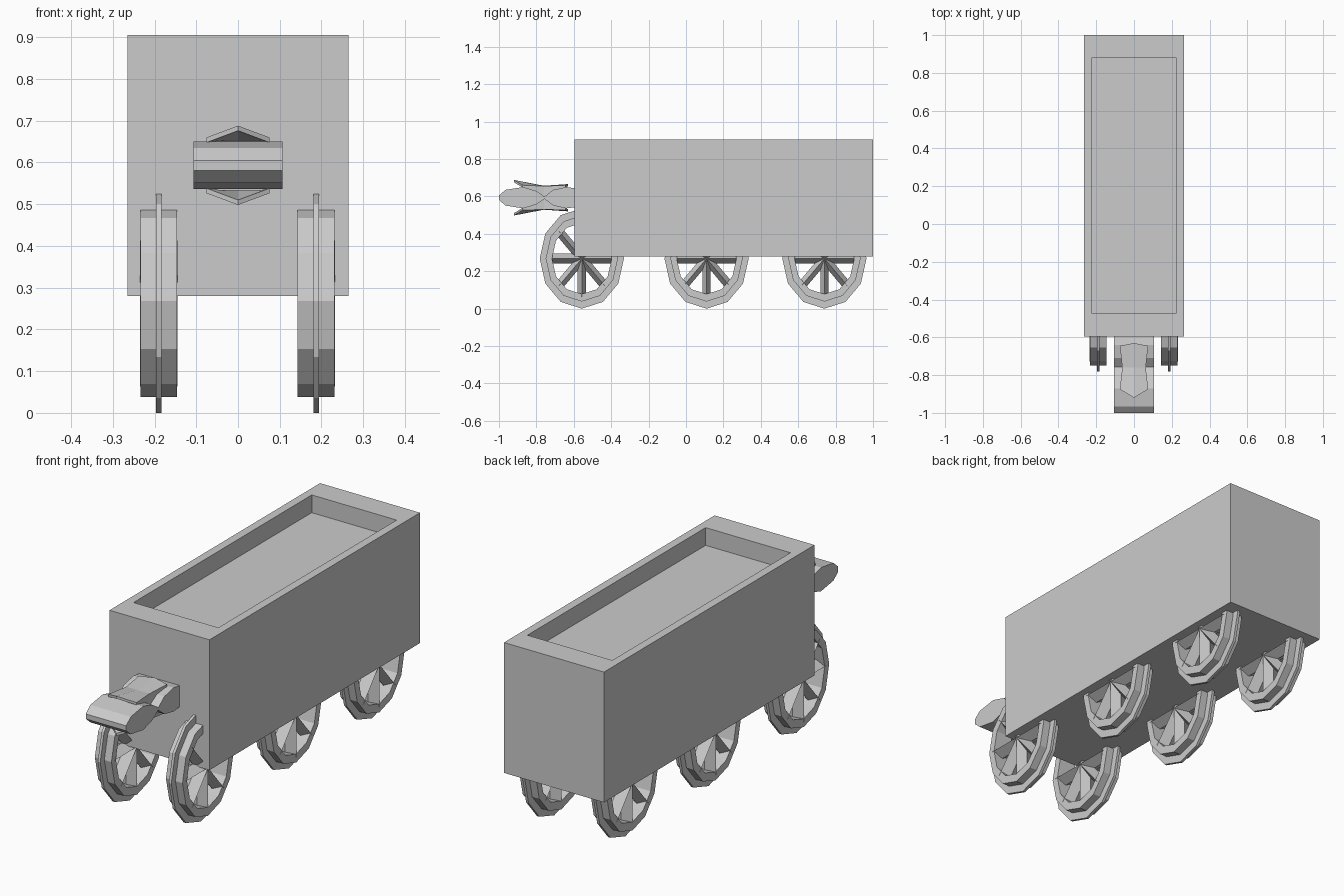
import bpy, bmesh, math
from mathutils import Vector

if "Cube" in bpy.data.objects:
    bpy.data.objects.remove(bpy.data.objects["Cube"])


def finish(name, bm):
    bmesh.ops.recalc_face_normals(bm, faces=bm.faces)
    me = bpy.data.meshes.new(name)
    bm.to_mesh(me)
    bm.free()
    ob = bpy.data.objects.new(name, me)
    bpy.context.collection.objects.link(ob)
    return ob


def prism(bm, points, offset):
    """Extrude a closed polygon of 3D points by an offset vector."""
    face = bm.faces.new([bm.verts.new(p) for p in points])
    new = bmesh.ops.extrude_face_region(bm, geom=[face], use_keep_orig=True)
    verts = [g for g in new["geom"] if isinstance(g, bmesh.types.BMVert)]
    bmesh.ops.translate(bm, verts=verts, vec=offset)


# Wagon body: box with a shallow recess in the top
bm = bmesh.new()


def rect(x, y0, y1, z):
    return [bm.verts.new(p) for p in ((-x, y0, z), (x, y0, z), (x, y1, z), (-x, y1, z))]


rings = [rect(0.265, -0.595, 1.0, 0.28), rect(0.265, -0.595, 1.0, 0.905),
         rect(0.225, -0.47, 0.88, 0.905), rect(0.225, -0.47, 0.88, 0.82)]
for a, b in zip(rings, rings[1:]):
    for i in range(4):
        j = (i + 1) % 4
        bm.faces.new((a[i], a[j], b[j], b[i]))
bm.faces.new(rings[0])
bm.faces.new(rings[-1])
finish("wagon_body", bm)

# Spoked wheel: twelve-sided rim with a thin centre flange, slightly tall
SEG, SQUASH = 12, 0.84
RIM = [(-0.044, 0.19), (-0.044, 0.23), (-0.0065, 0.23), (-0.0065, 0.268),
       (0.0065, 0.268), (0.0065, 0.23), (0.044, 0.23), (0.044, 0.19)]


def make_wheel(name):
    bm = bmesh.new()
    loops = []
    for k in range(SEG):
        a = 2 * math.pi * k / SEG
        loops.append([bm.verts.new((x, r * math.sin(a), r * math.cos(a))) for x, r in RIM])
    for k in range(SEG):
        a, b = loops[k], loops[(k + 1) % SEG]
        for i in range(len(RIM)):
            j = (i + 1) % len(RIM)
            bm.faces.new((a[i], a[j], b[j], b[i]))
    # Eight diamond-section spokes meeting at the hub
    for k in range(8):
        a = math.pi * k / 4
        out = Vector((0, math.sin(a), math.cos(a)))
        side = Vector((0, math.cos(a), -math.sin(a))) * 0.026
        depth = Vector((0.045, 0, 0))
        prism(bm, [depth, side, -depth, -side], out * 0.205)
    bmesh.ops.scale(bm, verts=bm.verts, vec=(1, SQUASH, 1))
    return finish(name, bm)


for row, y in zip(("front", "middle", "rear"), (-0.557, 0.11, 0.74)):
    for side, x in (("left", -0.19), ("right", 0.187)):
        make_wheel(f"{row}_{side}_wheel").location = (x, y, 0.268)

# Coupling: two wide lens-shaped blocks pinched at a waist
MID = 0.593
top = [(-1.0, 0.012), (-0.965, 0.042), (-0.87, 0.057), (-0.80, 0.036),
       (-0.757, 0.006), (-0.71, 0.042), (-0.64, 0.057), (-0.59, 0.05)]
outline = [(y, MID + h) for y, h in top] + [(y, MID - h) for y, h in reversed(top)]
bm = bmesh.new()
prism(bm, [(-0.107, y, z) for y, z in outline], (0.214, 0, 0))
finish("coupling", bm)

# Upright core filling the waist
bm = bmesh.new()
plan = [(0.073, -0.86), (0.062, -0.76), (0.073, -0.65)]
plan += [(-x, y) for x, y in reversed(plan)]
prism(bm, [(x, y, MID - 0.06) for x, y in plan], (0, 0, 0.12))
finish("coupling_core", bm)

# Dished hourglass plates above and below the coupling
# centre y, edge y, half width, centre height, edge height
ROWS = [(-0.92, -0.875, 0.075, 0.095, 0.067),
        (-0.76, -0.76, 0.062, 0.064, 0.062),
        (-0.63, -0.645, 0.075, 0.073, 0.067)]
for name, s in (("top_plate", 1), ("bottom_plate", -1)):
    bm = bmesh.new()
    layers = []
    for drop in (0, 0.012):
        layers.append([[bm.verts.new((x, y, MID + s * (h - drop)))
                        for x, y, h in ((-w, ye, he), (0, yc, hc), (w, ye, he))]
                       for yc, ye, w, hc, he in ROWS])
    for g in layers:
        for r in range(2):
            for c in range(2):
                bm.faces.new((g[r][c], g[r][c + 1], g[r + 1][c + 1], g[r + 1][c]))
    rim = [(0, 0), (0, 1), (0, 2), (1, 2), (2, 2), (2, 1), (2, 0), (1, 0)]
    for (a, b), (c, d) in zip(rim, rim[1:] + rim[:1]):
        bm.faces.new((layers[0][a][b], layers[0][c][d], layers[1][c][d], layers[1][a][b]))
    finish(name, bm)
